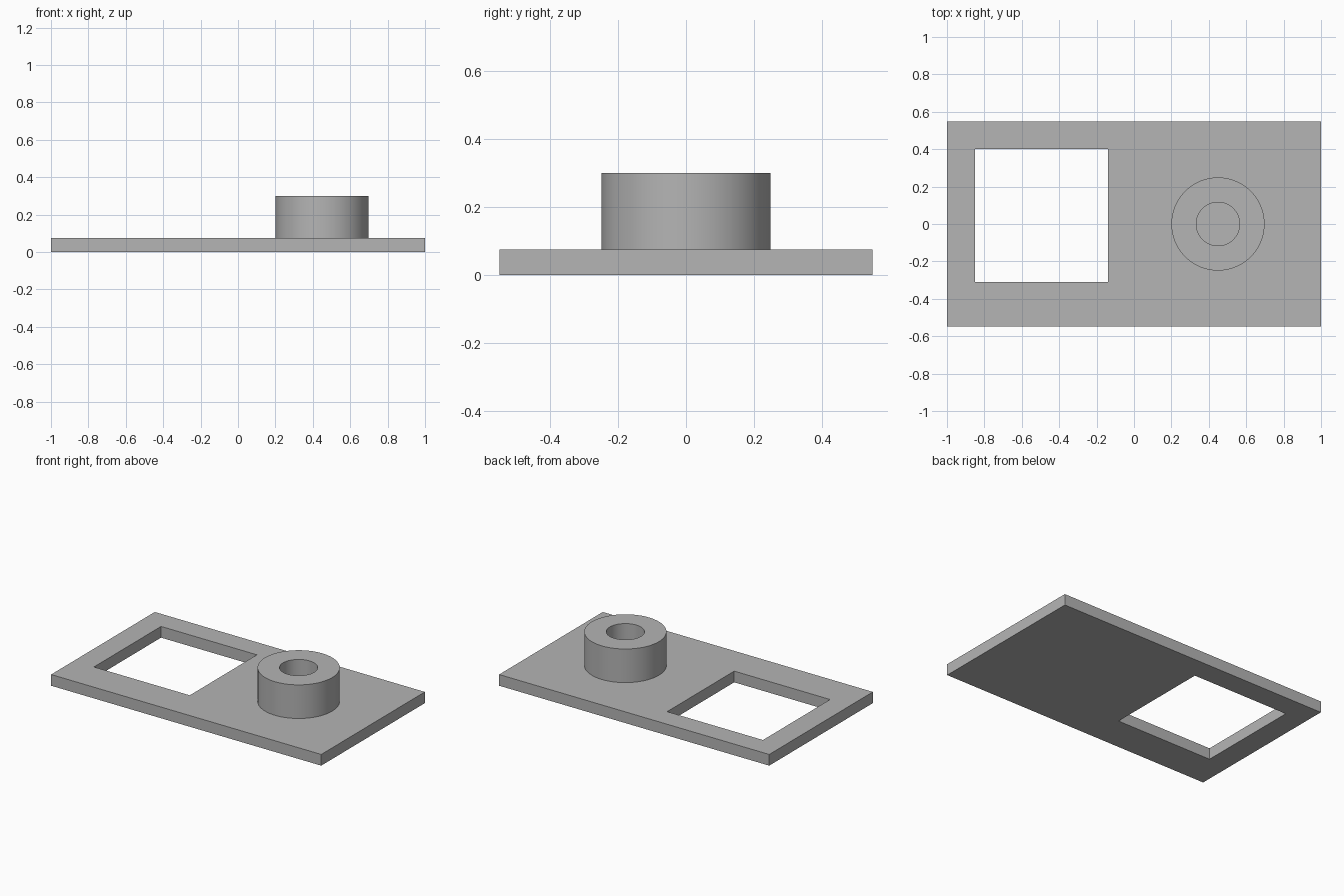
import bpy
import bmesh
from math import cos, sin, tau, radians

cube = bpy.data.objects.get("Cube")
if cube:
    bpy.data.objects.remove(cube, do_unlink=True)

PLATE_TOP = 0.075
BOSS_TOP = 0.30

grey = bpy.data.materials.new("neutral grey")
grey.use_nodes = True
grey.diffuse_color = (0.46, 0.46, 0.46, 1)
grey.node_tree.nodes["Principled BSDF"].inputs["Base Color"].default_value = grey.diffuse_color


def rectangle(x0, x1, y0, y1):
    return [(x0, y0), (x1, y0), (x1, y1), (x0, y1)]


def circle(cx, cy, radius, sides=96):
    return [(cx + radius * cos(tau * i / sides), cy + radius * sin(tau * i / sides))
            for i in range(sides)]


def pierced_solid(name, outer, inner, bottom, top):
    """Solid between two matching outlines, raised from bottom to top."""
    bm = bmesh.new()
    rings = [[bm.verts.new((x, y, z)) for x, y in outline]
             for outline, z in ((outer, bottom), (outer, top), (inner, top), (inner, bottom))]
    count = len(outer)
    for r, ring in enumerate(rings):
        following = rings[(r + 1) % len(rings)]
        for i in range(count):
            j = (i + 1) % count
            bm.faces.new((ring[i], ring[j], following[j], following[i]))
    bmesh.ops.recalc_face_normals(bm, faces=bm.faces)
    mesh = bpy.data.meshes.new(name)
    bm.to_mesh(mesh)
    bm.free()
    mesh.materials.append(grey)
    obj = bpy.data.objects.new(name, mesh)
    bpy.context.collection.objects.link(obj)
    return obj


# Base plate with an off-centre square window
pierced_solid("base_plate", rectangle(-1, 1, -0.548, 0.548),
              rectangle(-0.85, -0.14, -0.31, 0.40), 0, PLATE_TOP)

# Round boss with a blind bore that ends on the plate, sunk slightly into it
boss = pierced_solid("round_boss", circle(0.449, 0, 0.249),
                     circle(0.449, 0, 0.116), PLATE_TOP - 0.01, BOSS_TOP)
bpy.ops.object.select_all(action='DESELECT')
boss.select_set(True)
bpy.context.view_layer.objects.active = boss
bpy.ops.object.shade_smooth_by_angle(angle=radians(30))
